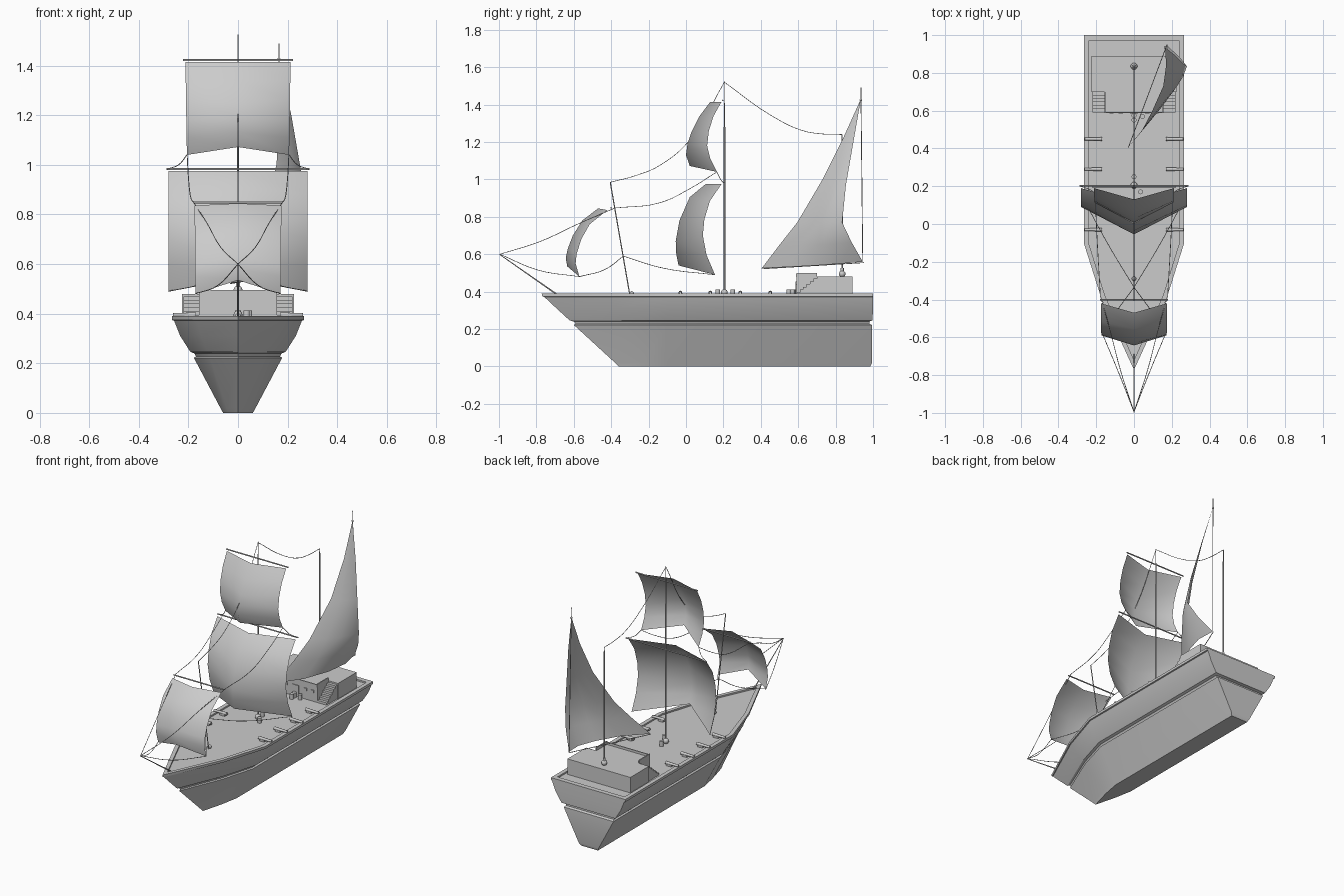
import bpy, bmesh, math
from mathutils import Vector

if "Cube" in bpy.data.objects:
    bpy.data.objects.remove(bpy.data.objects["Cube"])


def make_mesh(name, verts, faces, angle=None):
    me = bpy.data.meshes.new(name)
    me.from_pydata([tuple(v) for v in verts], [], faces)
    bm = bmesh.new()
    bm.from_mesh(me)
    bmesh.ops.remove_doubles(bm, verts=bm.verts, dist=1e-5)
    bmesh.ops.recalc_face_normals(bm, faces=bm.faces)
    bm.to_mesh(me)
    bm.free()
    ob = bpy.data.objects.new(name, me)
    bpy.context.collection.objects.link(ob)
    if angle:
        bpy.ops.object.select_all(action='DESELECT')
        ob.select_set(True)
        bpy.context.view_layer.objects.active = ob
        bpy.ops.object.shade_smooth_by_angle(angle=math.radians(angle))
    return ob


def grid(name, rows, angle=180):
    n = len(rows[0])
    faces = [(r * n + c, r * n + c + 1, (r + 1) * n + c + 1, (r + 1) * n + c)
             for r in range(len(rows) - 1) for c in range(n - 1)]
    return make_mesh(name, [p for row in rows for p in row], faces, angle)


def box(name, x0, x1, y0, y1, z0, z1):
    v = [(x, y, z) for x in (x0, x1) for y in (y0, y1) for z in (z0, z1)]
    f = [(0, 1, 3, 2), (4, 6, 7, 5), (0, 4, 5, 1), (2, 3, 7, 6), (0, 2, 6, 4), (1, 5, 7, 3)]
    return make_mesh(name, v, f)


def rod(name, a, b, r, r2=None, sides=10):
    a, b = Vector(a), Vector(b)
    d = b - a
    bpy.ops.mesh.primitive_cone_add(vertices=sides, radius1=r, radius2=r if r2 is None else r2,
                                    depth=d.length, location=(a + b) / 2)
    ob = bpy.context.object
    ob.name = name
    ob.rotation_euler = d.to_track_quat('Z', 'Y').to_euler()
    bpy.ops.object.shade_smooth_by_angle(angle=math.radians(40))


def ball(name, x, y, z, r):
    bpy.ops.mesh.primitive_uv_sphere_add(segments=12, ring_count=8, radius=r, location=(x, y, z))
    bpy.context.object.name = name
    bpy.ops.object.shade_smooth()


ropes = []


def rope(name, pts, r=0.0018):
    cu = bpy.data.curves.new(name, 'CURVE')
    cu.dimensions = '3D'
    cu.bevel_depth, cu.bevel_resolution, cu.resolution_u = r, 1, 5
    sp = cu.splines.new('BEZIER')
    sp.bezier_points.add(len(pts) - 1)
    for bp, p in zip(sp.bezier_points, pts):
        bp.co = p
        bp.handle_left_type = bp.handle_right_type = 'AUTO'
    ob = bpy.data.objects.new(name, cu)
    bpy.context.collection.objects.link(ob)
    ropes.append(ob)


# Hull: lofted rings given as (z, half width, bow y, stern y)
levels = [(0, .06, -.36, .985), (.02, .071, -.38, .995), (.222, .178, -.60, .995), (.228, .170, -.59, .98),
          (.240, .176, -.60, .98), (.246, .192, -.622, .997), (.31, .233, -.692, 1), (.372, .258, -.758, 1),
          (.374, .266, -.768, 1), (.390, .266, -.772, 1), (.390, .240, -.72, .97), (.380, .240, -.72, .97)]
verts = []
for z, w, bow, stern in levels:
    f = z / .39
    shoulder = -.1
    knee = bow + (shoulder - bow) * .55
    half = [(w * .64, knee), (w, shoulder), (w, stern)]
    ring = [(0, bow)] + half + [(-x, y) for x, y in reversed(half)]
    verts += [(x, y, z) for x, y in ring]
n = 7
faces = [(i * n + j, i * n + (j + 1) % n, (i + 1) * n + (j + 1) % n, (i + 1) * n + j)
         for i in range(len(levels) - 1) for j in range(n)]
faces += [tuple(range(n)), tuple(range((len(levels) - 1) * n, len(levels) * n))]
make_mesh("hull", verts, faces, 32)

# Aft cabin with stairs, railing and windows
box("cabin", -.225, .225, .70, .89, .375, .48)
box("cabin_front", -.155, .155, .59, .70, .375, .48)
box("cabin_front_rail", -.155, .155, .588, .594, .478, .495)
for s in (-1, 1):
    box("stair_side", s * .150, s * .157, .59, .70, .38, .50)
    for i in range(6):
        y = .59 + i * .0183
        box("stair_step", s * .157, s * .22, y, .70, .38, .395 + i * .015)
    for x in (.07, .12):
        box("window", s * (x - .011), s * (x + .011), .585, .592, .437, .453)
box("door", -.022, .022, .585, .592, .385, .455)

# Masts, with collars at the foot
rod("main_mast", (0, .205, .38), (0, .205, 1.28), .005)
rod("main_topmast", (0, .205, 1.27), (0, .205, 1.525), .003, .0015)
rod("aft_mast", (0, .835, .47), (0, .835, 1.24), .005, .003)
rod("fore_mast", (0, -.30, .38), (0, -.405, .985), .003)
rod("bowsprit", (0, -.69, .385), (0, -.998, .60), .004, .002)
for y, z, r in ((.205, .395, .018), (.835, .495, .018), (-.29, .39, .012)):
    ball("mast_collar", 0, y, z, r)
rod("aft_mast_base", (0, .835, .48), (0, .835, .525), .009)

# Yards
for nm, w, y, z in (("top_yard", .222, .197, 1.422), ("main_yard", .288, .203, .983), ("fore_yard", .18, -.40, .848)):
    rod(nm, (-w, y, z), (w, y, z), .004)

# Square sails: V-shaped in plan, each row = (edge y, edge z, centre y, centre z)
square = {
    "top_sail": (.212, .206, [(.19, 1.415, .13, 1.415), (.148, 1.34, .07, 1.335), (.122, 1.26, .028, 1.25),
                              (.113, 1.18, .008, 1.19), (.13, 1.11, .0, 1.13), (.165, 1.04, .02, 1.072)]),
    "main_sail": (.28, .28, [(.19, .975, .105, .975), (.128, .885, .02, .905), (.098, .785, -.035, .78),
                             (.09, .70, -.055, .67), (.11, .595, -.052, .60), (.155, .49, -.04, .54)]),
    "fore_sail": (.175, .172, [(-.42, .836, -.47, .845), (-.515, .76, -.555, .78), (-.56, .68, -.605, .70),
                               (-.585, .60, -.632, .63), (-.59, .55, -.643, .58), (-.57, .48, -.635, .535)])}
for nm, (w0, w1, rows) in square.items():
    out = []
    for i, (ye, ze, yc, zc) in enumerate(rows):
        w = w0 + (w1 - w0) * i / (len(rows) - 1)
        out.append([(-w, ye, ze), (0, yc, zc), (w, ye, ze)])
    grid(nm, out)

# Triangular aft sail, with spar and boom
T, R, F = (.165, .935, 1.43), (.175, .945, .56), (-.03, .405, .525)
grid("aft_sail", [[F, (.09, .55, .532), (.16, .70, .54), (.19, .83, .55), R],
                  [(.045, .50, .65), (.14, .61, .65), (.20, .71, .65), (.24, .80, .655), (.24, .885, .665)],
                  [(.095, .595, .77), (.17, .66, .77), (.225, .725, .77), (.26, .78, .77), (.28, .835, .77)],
                  [(.155, .73, 1.0), (.195, .765, .99), (.225, .80, .98), (.245, .83, .975), (.255, .855, .97)],
                  [(.17, .84, 1.22), (.185, .855, 1.215), (.195, .87, 1.21), (.205, .88, 1.20), (.215, .895, 1.20)],
                  [T] * 5])
rod("aft_spar", R, (.165, .935, 1.49), .0022)
rod("aft_boom", (-.03, .405, .522), (.175, .95, .555), .0022)
ball("spar_knob", .165, .935, 1.425, .007)

# Rigging on the centre line
rope("aft_stay", [(0, .205, 1.52), (0, .45, 1.345), (0, .62, 1.262), (0, .73, 1.243), (0, .835, 1.24)])
rope("fore_stay", [(0, .205, 1.52), (0, .02, 1.21), (0, -.14, 1.075), (0, -.27, 1.02), (0, -.405, .985)])
# Rigging mirrored to both sides
tip = (0, -.995, .60)
for s in (-1, 1):
    rope("upper_fore_rope", [tip, (s * .07, -.78, .668), (s * .125, -.57, .765), (s * .178, -.38, .847)])
    rope("upper_main_rope", [(s * .178, -.38, .847), (s * .192, -.14, .875), (s * .2, .02, .95), (s * .205, .165, 1.04)])
    rope("lower_fore_rope", [tip, (s * .08, -.79, .515), (s * .172, -.57, .48)])
    rope("fore_sheet", [(s * .172, -.57, .48), (s * .07, -.43, .52), (0, -.335, .59)])
    rope("main_sheet", [(0, -.335, .59), (s * .13, -.12, .525), (s * .28, .155, .49)])
    rope("top_sheet", [(s * .206, .165, 1.04), (s * .24, .185, 1.0), (s * .285, .2, .983)])

# Cannons and barrels on deck
for s in (-1, 1):
    for y in (-.03, .13, .29, .45):
        rod("cannon", (s * .17, y, .395), (s * .262, y, .395), .010, .007)
        box("cannon_carriage", s * .18, s * .215, y - .01, y + .01, .378, .392)
for x, y in ((0, .55), (.045, .57), (0, .575), (0, .25), (.035, .17)):
    rod("barrel", (x, y, .378), (x, y, .412), .013)

# Turn ropes into meshes
bpy.ops.object.select_all(action='DESELECT')
for ob in ropes:
    ob.select_set(True)
bpy.context.view_layer.objects.active = ropes[0]
bpy.ops.object.convert(target='MESH')
